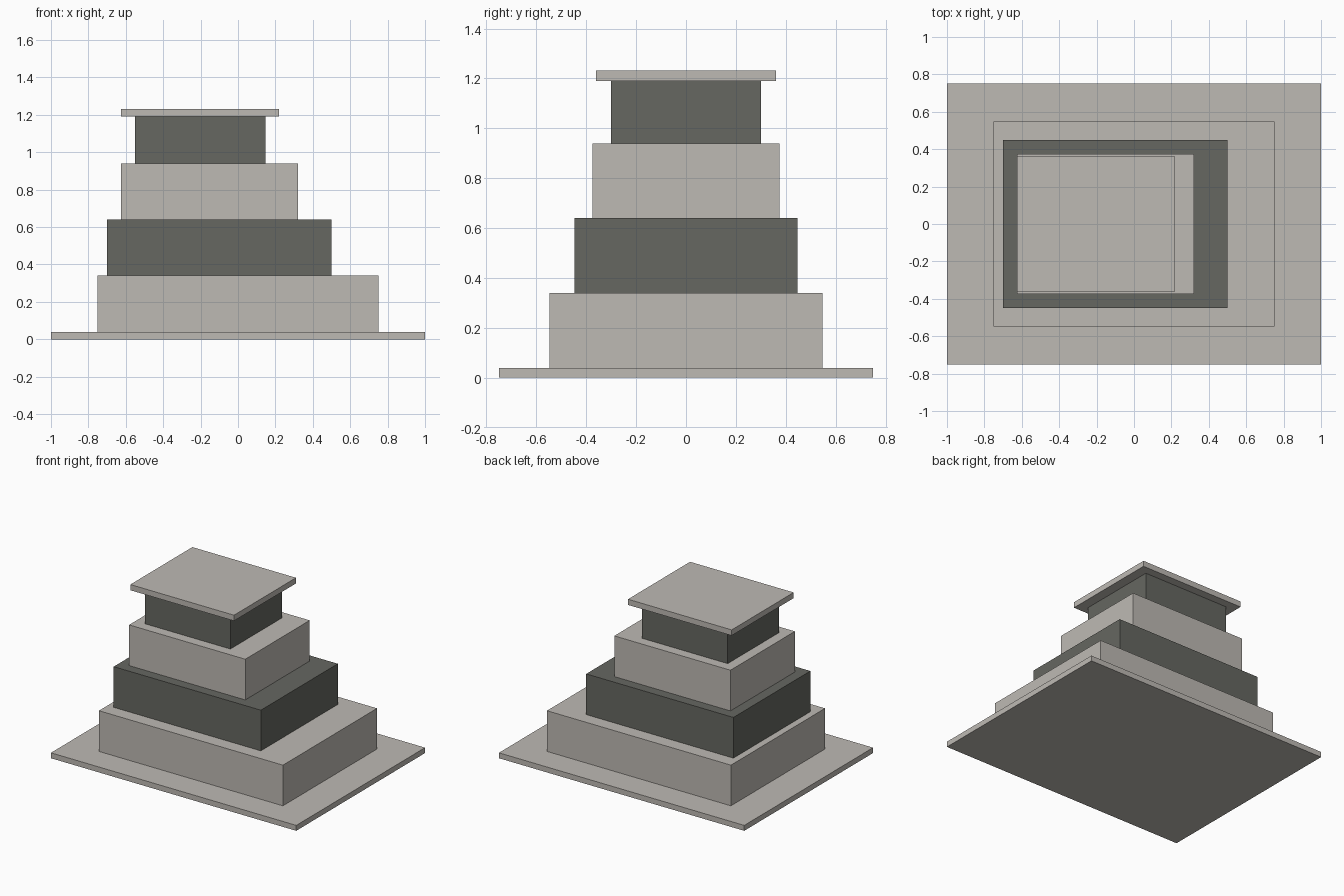
import bpy

if "Cube" in bpy.data.objects:
    bpy.data.objects.remove(bpy.data.objects["Cube"])


def material(name, colour):
    mat = bpy.data.materials.new(name)
    mat.diffuse_color = (*colour, 1)
    mat.use_nodes = True
    mat.node_tree.nodes["Principled BSDF"].inputs["Base Color"].default_value = mat.diffuse_color
    return mat


def block(name, x, y_half, z, mat):
    """Box spanning x[0]..x[1], -y_half..y_half, z[0]..z[1]."""
    bpy.ops.mesh.primitive_cube_add(
        size=1, location=((x[0] + x[1]) / 2, 0, (z[0] + z[1]) / 2))
    obj = bpy.context.object
    obj.name = name
    obj.scale = (x[1] - x[0], 2 * y_half, z[1] - z[0])
    bpy.ops.object.transform_apply(location=False, rotation=False, scale=True)
    obj.data.materials.append(mat)


pale = material("pale_stone", (0.515, 0.49, 0.456))
dark = material("dark_stone", (0.133, 0.136, 0.120))

# Ground slab, four stepped storeys and an overhanging roof
block("base_slab", (-1.0, 1.0), 0.75, (0.0, 0.04), pale)
block("first_storey", (-0.75, 0.75), 0.548, (0.04, 0.34), pale)
block("second_storey", (-0.70, 0.50), 0.448, (0.34, 0.64), dark)
block("third_storey", (-0.625, 0.322), 0.375, (0.64, 0.94), pale)
block("fourth_storey", (-0.55, 0.148), 0.30, (0.94, 1.19), dark)
block("roof_slab", (-0.625, 0.22), 0.361, (1.19, 1.232), pale)
